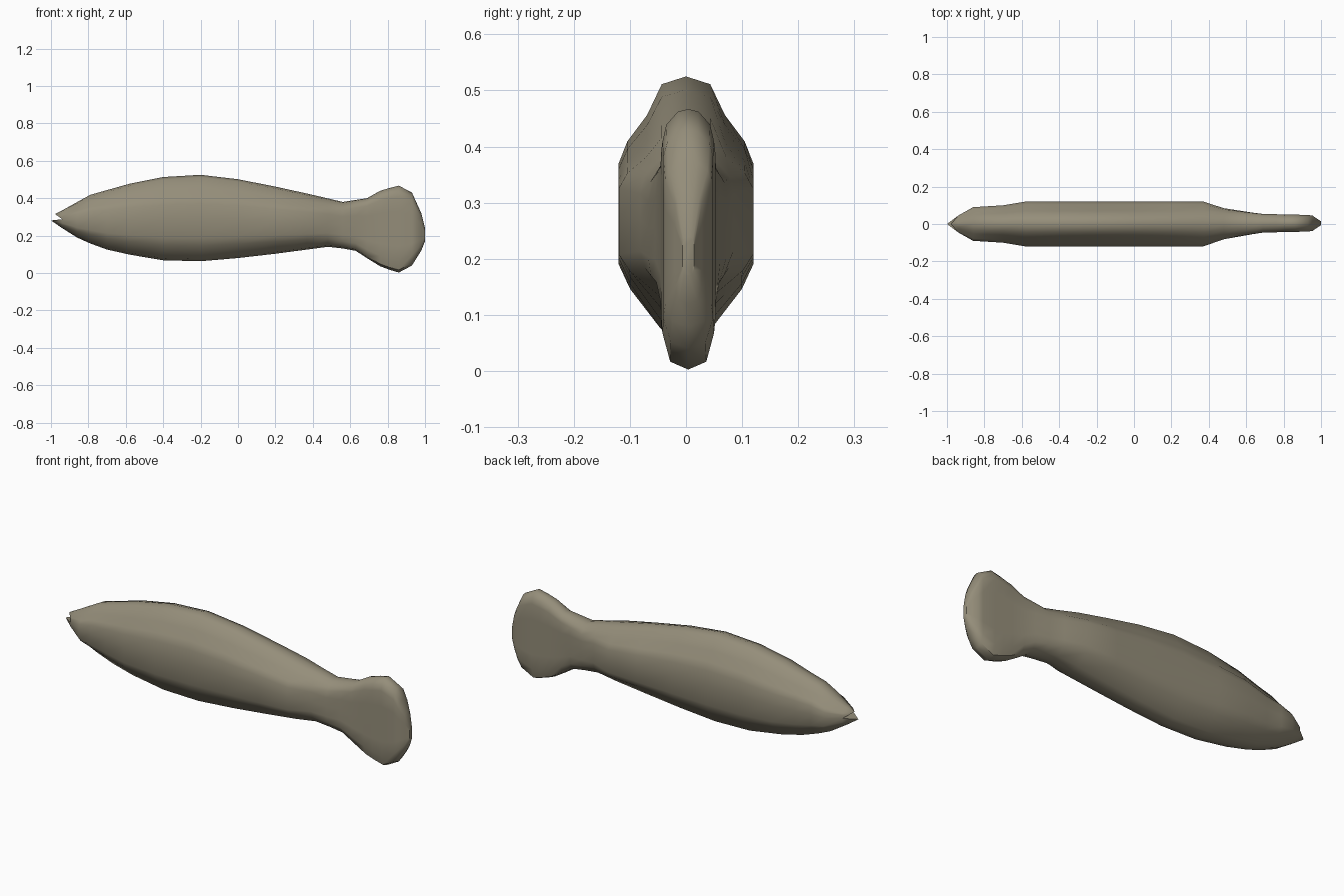
import bpy, bmesh

if "Cube" in bpy.data.objects:
    bpy.data.objects.remove(bpy.data.objects["Cube"])

mat = bpy.data.materials.new("olive grey")
mat.diffuse_color = (0.30, 0.27, 0.195, 1)
mat.use_nodes = True
mat.node_tree.nodes["Principled BSDF"].inputs["Base Color"].default_value = mat.diffuse_color

# side profile and half width, as (x, value) points
TOP = [(-.94, .335), (-.79, .418), (-.57, .48), (-.4, .513), (-.2, .525), (-.02, .505), (.14, .475),
       (.4, .418), (.56, .38), (.69, .40), (.77, .445), (.865, .468), (.93, .43), (.98, .32), (1, .24)]
BOTTOM = [(-.94, .24), (-.845, .18), (-.72, .13), (-.59, .1), (-.4, .068), (-.2, .063), (0, .08),
          (.2, .103), (.48, .14), (.62, .125), (.75, .04), (.855, 0), (.93, .04), (.98, .12), (1, .17)]
WIDTH = [(-.94, .045), (-.86, .09), (-.7, .1), (-.6, .12), (.37, .12), (.48, .083), (.68, .05),
         (.95, .044), (1, .01)]
# right half sections from top to bottom: (width factor, height factor)
BODY = [(0, 1), (.36, .94), (.58, .70), (.87, .50), (1, .33), (1, 0), (1, -.45), (.83, -.64), (.37, -.95), (0, -1)]
TAIL = [(0, 1), (.4, .98), (.85, .88), (1, .75), (1, .4), (1, 0), (1, -.4), (1, -.72), (.7, -.94), (0, -1)]


def at(table, x):
    for (x0, v0), (x1, v1) in zip(table, table[1:]):
        if x <= x1:
            return v0 + (v1 - v0) * (x - x0) / (x1 - x0)
    return table[-1][1]


bm = bmesh.new()


def ring(x):
    t, b, w = at(TOP, x), at(BOTTOM, x), at(WIDTH, x)
    k = min(1, max(0, (x - .35) / .35))
    half = [((p[0] * (1 - k) + q[0] * k) * w, (t + b) / 2 + (t - b) / 2 * (p[1] * (1 - k) + q[1] * k))
            for p, q in zip(BODY, TAIL)]
    loop = half + [(-y, z) for y, z in half[-2:0:-1]]
    return [bm.verts.new((x, y + .004 * k, z)) for y, z in loop]


# body and tail loft
rings = [ring(x) for x in (-.94, -.86, -.79, -.7, -.58, -.4, -.2, 0, .2, .37, .48, .56, .63, .69,
                           .76, .81, .86, .93, .955, .98, 1)]
n = len(rings[0])
for a, b in zip(rings, rings[1:]):
    for i in range(n):
        j = (i + 1) % n
        bm.faces.new((a[i], a[j], b[j], b[i]))
bm.faces.new(rings[-1])

# open mouth: an upper and a lower lip pulled out of the front ring
front = rings[0]
for span, x, z in (([13, 14, 15, 16, 17, 0, 1, 2, 3, 4, 5], -.978, .315),
                   (list(range(5, 14)), -1, .281)):
    tip = bm.verts.new((x, 0, z))
    for i, j in zip(span, span[1:] + span[:1]):
        bm.faces.new((front[i], front[j], tip))

bmesh.ops.recalc_face_normals(bm, faces=bm.faces)
me = bpy.data.meshes.new("fish_body")
bm.to_mesh(me)
bm.free()
me.materials.append(mat)
ob = bpy.data.objects.new("fish_body", me)
bpy.context.collection.objects.link(ob)
bpy.context.view_layer.objects.active = ob
ob.select_set(True)
bpy.ops.object.shade_smooth_by_angle(angle=0.9)
